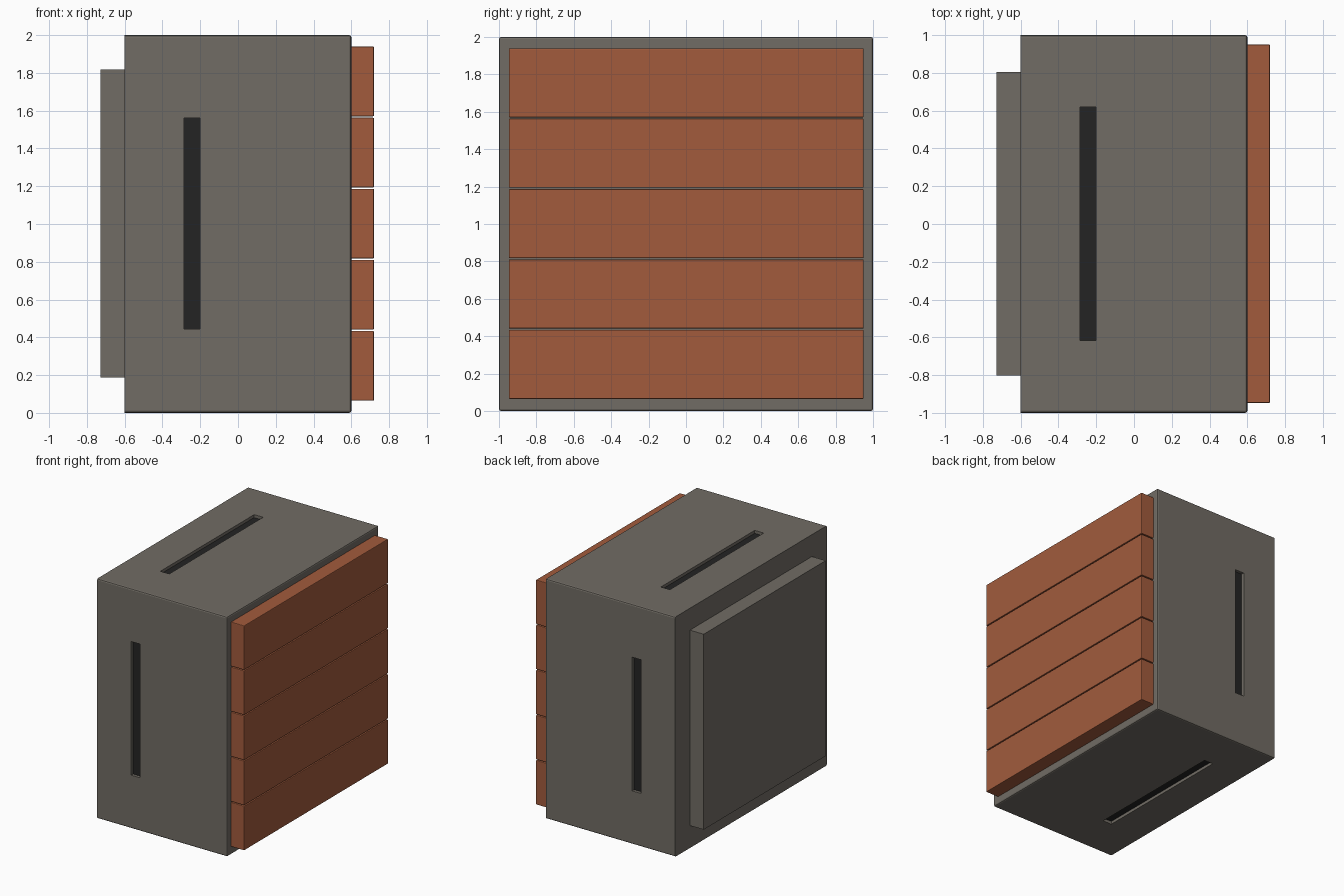
import bpy
import bmesh
from mathutils import Vector

if "Cube" in bpy.data.objects:
    bpy.data.objects.remove(bpy.data.objects["Cube"])


def material(name, rgb):
    m = bpy.data.materials.new(name)
    m.diffuse_color = (*rgb, 1)
    m.use_nodes = True
    m.node_tree.nodes["Principled BSDF"].inputs["Base Color"].default_value = m.diffuse_color
    return m


grey = material("warm grey metal", (0.165, 0.150, 0.128))
wood = material("red brown wood", (0.36, 0.105, 0.046))
dark = material("dark recess", (0.017, 0.017, 0.017))


def box(name, x, y, z, mats, bevel=0.0, keep_sharp_x=None):
    """Box from (min, max) ranges; edges lying on keep_sharp_x stay unbevelled."""
    bm = bmesh.new()
    bmesh.ops.create_cube(bm, size=1)
    for v in bm.verts:
        v.co = Vector([lo + (c + 0.5) * (hi - lo) for c, (lo, hi) in zip(v.co, (x, y, z))])
    if bevel:
        edges = [e for e in bm.edges if keep_sharp_x is None
                 or any(abs(v.co.x - keep_sharp_x) > 1e-4 for v in e.verts)]
        bmesh.ops.bevel(bm, geom=edges, offset=bevel, segments=2, profile=0.5,
                        affect='EDGES', clamp_overlap=True)
    mesh = bpy.data.meshes.new(name)
    bm.to_mesh(mesh)
    bm.free()
    for m in mats:
        mesh.materials.append(m)
    ob = bpy.data.objects.new(name, mesh)
    bpy.context.collection.objects.link(ob)
    return ob


# Main housing, sharp around the rear rim
housing = box("housing", (-0.6, 0.6), (-1, 1), (0, 2), [grey, dark], 0.012, -0.6)

# Recessed slots on front, back, top and bottom
DEPTH = 0.025
sx = (-0.285, -0.202)
slots = []
for s in (-1, 1):
    slots.append((sorted((s * (1 - DEPTH), s * 1.1)), (0.445, 1.56)))
    slots.append(((-0.617, 0.62), sorted((1 + s * (1 - DEPTH), 1 + s * 1.1))))
for y, z in slots:
    cutter = box("slot_cutter", sx, y, z, [grey])
    cutter.hide_render = True
    mod = housing.modifiers.new("slot", 'BOOLEAN')
    mod.operation = 'DIFFERENCE'
    mod.solver = 'EXACT'
    mod.object = cutter
    bpy.context.view_layer.objects.active = housing
    bpy.ops.object.modifier_apply(modifier=mod.name)
    bpy.data.objects.remove(cutter)

# Dark slot floors: faces lying one slot depth inside the housing
for p in housing.data.polygons:
    c, n = p.center, p.normal
    floor_y = abs(n.y) > 0.9 and abs(abs(c.y) - (1 - DEPTH)) < 1e-3
    floor_z = abs(n.z) > 0.9 and abs(abs(c.z - 1) - (1 - DEPTH)) < 1e-3
    p.material_index = 1 if floor_y or floor_z else 0

# Raised plate on the left side
box("rear_plate", (-0.727, -0.59), (-0.803, 0.805), (0.187, 1.817), [grey])

# Stacked wooden planks on the right side
for i in range(5):
    z0 = 0.065 + i * 0.3763
    box("plank_%d" % (i + 1), (0.59, 0.72), (-0.947, 0.95), (z0, z0 + 0.369), [wood], 0.005)
